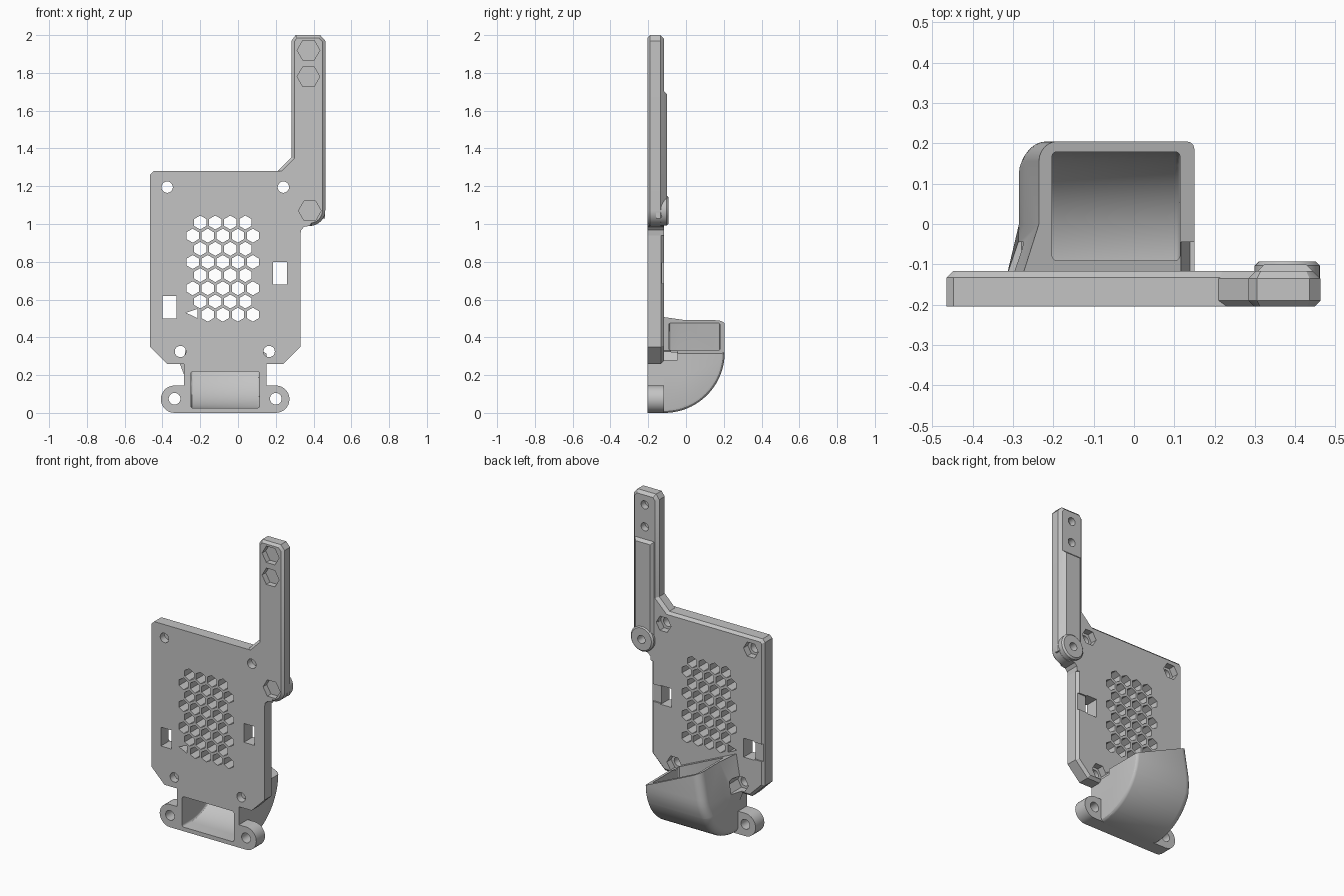
import bpy, bmesh
from math import sin, cos, pi, radians
from mathutils import Vector

old = bpy.data.objects.get("Cube")
if old:
    bpy.data.objects.remove(old, do_unlink=True)

grey = bpy.data.materials.new("plain grey")
grey.use_nodes = True
grey.diffuse_color = (0.55, 0.55, 0.55, 1)
grey.node_tree.nodes["Principled BSDF"].inputs["Base Color"].default_value = (0.55, 0.55, 0.55, 1)

FRONT, BACK = -0.205, -0.117
HEX_R = 0.052


def arc(cx, cy, r, a0, a1, n=14):
    angles = [radians(a0 + (a1 - a0) * i / n) for i in range(n + 1)]
    return [(cx + r * cos(a), cy + r * sin(a)) for a in angles]


def ring(cx, cz, r, n, turn=0):
    return arc(cx, cz, r, turn, turn + 360, n)[:-1]


def rect(x0, x1, z0, z1):
    return [(x0, z0), (x1, z0), (x1, z1), (x0, z1)]


def add_prism(bm, pts, lo, hi, axis="y"):
    """Extrude a closed outline along y (points are x,z) or x (points are y,z)."""
    def place(p, d):
        return (p[0], d, p[1]) if axis == "y" else (d, p[0], p[1])
    a = [bm.verts.new(place(p, lo)) for p in pts]
    b = [bm.verts.new(place(p, hi)) for p in pts]
    faces = [bm.faces.new(a), bm.faces.new(b[::-1])]
    for i in range(len(pts)):
        j = (i + 1) % len(pts)
        faces.append(bm.faces.new((a[j], a[i], b[i], b[j])))
    bmesh.ops.recalc_face_normals(bm, faces=faces)


def bevel_rim(bm, coord, value, width, segments=1, keep=lambda v: True):
    """Bevel the edges lying in the plane where one coordinate has a value."""
    edges = [e for e in bm.edges
             if all(abs(v.co[coord] - value) < 1e-4 and keep(v) for v in e.verts)]
    bmesh.ops.bevel(bm, geom=edges, offset=width, segments=segments,
                    profile=0.5, affect="EDGES", clamp_overlap=False)


def slice_at(bm, co, no, clear=False):
    geom = bm.verts[:] + bm.edges[:] + bm.faces[:]
    made = bmesh.ops.bisect_plane(bm, geom=geom, plane_co=co, plane_no=no, clear_outer=clear)
    if clear:
        rim = [g for g in made["geom_cut"] if isinstance(g, bmesh.types.BMEdge)]
        bmesh.ops.holes_fill(bm, edges=rim, sides=0)


def finish(bm, name):
    bmesh.ops.recalc_face_normals(bm, faces=bm.faces[:])
    mesh = bpy.data.meshes.new(name)
    bm.to_mesh(mesh)
    bm.free()
    mesh.materials.append(grey)
    obj = bpy.data.objects.new(name, mesh)
    bpy.context.collection.objects.link(obj)
    return obj


def cutter(prisms):
    bm = bmesh.new()
    for p in prisms:
        add_prism(bm, *p)
    obj = finish(bm, "cutter")
    obj.hide_render = True
    return obj


def select(obj):
    bpy.ops.object.select_all(action="DESELECT")
    obj.select_set(True)
    bpy.context.view_layer.objects.active = obj


def cut(obj, *tools):
    select(obj)
    for tool in tools:
        mod = obj.modifiers.new("cut", "BOOLEAN")
        mod.operation, mod.solver, mod.object = "DIFFERENCE", "EXACT", tool
        # fall back to the other solver if nothing would remain
        shape = obj.evaluated_get(bpy.context.evaluated_depsgraph_get())
        if len(shape.data.polygons) == 0:
            mod.solver = "MANIFOLD"
        bpy.ops.object.modifier_apply(modifier=mod.name)


def shade(obj):
    select(obj)
    bpy.ops.object.shade_smooth_by_angle(angle=radians(30))


# main plate with chamfered back rim
bm = bmesh.new()
add_prism(bm, [(-0.375, 0.26), (0.24, 0.26), (0.33, 0.35), (0.33, 1.28),
               (-0.447, 1.28), (-0.465, 1.262), (-0.465, 0.35)], FRONT, BACK)
bevel_rim(bm, 1, BACK, 0.016)
plate = finish(bm, "main_plate")

# screw holes, nut pockets and strap slots (with one half-closed vent)
screws = [(-0.375, 1.195), (0.24, 1.195), (-0.305, 0.325), (0.165, 0.325)]
holes = cutter([(ring(x, z, 0.03, 24), -0.3, 0) for x, z in screws])
pockets = cutter([(ring(x, z, HEX_R, 6), -0.16, -0.045) for x, z in screws])
slots = cutter([(rect(-0.40, -0.325, 0.50, 0.62), -0.3, 0),
                (rect(0.185, 0.26, 0.68, 0.80), -0.3, 0),
                ([(-0.275, 0.53), (-0.215, 0.55), (-0.215, 0.502)], -0.3, 0)])
channels = cutter([(rect(-0.5, -0.33, 0.505, 0.615), -0.126, 0.01),
                   (rect(0.19, 0.4, 0.685, 0.795), -0.126, 0.01)])

# honeycomb vents in alternating rows
rows = [[], []]
for row in range(8):
    wide = row % 2
    for col in range(1 if row == 7 else 0, 4 + wide):
        x = -0.2 - 0.0398 * wide + 0.0796 * col
        rows[wide].append((ring(x, 1.008 - 0.0697 * row, 0.037, 6, 30), -0.3, 0))
cut(plate, holes, pockets, slots, channels, cutter(rows[0]), cutter(rows[1]))

# neck below the plate with two rounded ears
bm = bmesh.new()
outline = [(0.15, 0.145), (0.15, 0.265), (-0.285, 0.265), (-0.285, 0.145)]
outline += arc(-0.336, 0.0725, 0.0725, 90, 270) + arc(0.2, 0.0725, 0.0725, -90, 90)
add_prism(bm, outline, FRONT, BACK)
neck = finish(bm, "neck_with_ears")
cut(neck, cutter([(ring(x, 0.075, 0.031, 24), -0.3, 0) for x in (-0.336, 0.2)]))

# arm rising from the plate, chamfered front and back
bm = bmesh.new()
outline = [(0.21, 1.25), (0.21, 1.28), (0.283, 1.353), (0.283, 1.97), (0.305, 2.0),
           (0.435, 2.0), (0.462, 1.97)]
outline += arc(0.38, 1.072, 0.082, 0, -90)
outline += [(0.35, 0.985), (0.334, 0.968), (0.33, 0.94), (0.3, 0.94), (0.3, 1.25)]
add_prism(bm, outline, FRONT, BACK)
outer = lambda v: v.co.z > 1.26 or v.co.x > 0.37
bevel_rim(bm, 1, FRONT, 0.015, keep=outer)
bevel_rim(bm, 1, BACK, 0.018, keep=outer)
arm = finish(bm, "arm")

# broad chamfered rib on the back of the arm
bm = bmesh.new()
add_prism(bm, rect(0.288, 0.461, 1.03, 1.72), -0.16, -0.1)
bevel_rim(bm, 1, -0.1, 0.035)
rib = finish(bm, "arm_rib")

# round boss at the foot of the arm
bm = bmesh.new()
add_prism(bm, ring(0.38, 1.072, 0.081, 32), -0.165, -0.093)
bevel_rim(bm, 1, -0.093, 0.01)
boss = finish(bm, "arm_boss")

# hexagonal bolt pockets in front, blind bores from the back
bolts = [(0.373, 1.92), (0.373, 1.78), (0.38, 1.07)]
bolt_heads = cutter([(ring(x, z, 0.06, 6), -0.3, -0.168) for x, z in bolts])
bores = cutter([(ring(x, z, 0.026, 24), -0.158, 0) for x, z in bolts])
for part in (arm, rib, boss, plate):
    cut(part, bolt_heads, bores)

# air duct: quarter-round scoop with leaning, flared right wall
bm = bmesh.new()
add_prism(bm, [(-0.13, 0)] + arc(-0.115, 0.32, 0.32, -90, 0, 20) + [(0.205, 0.62), (-0.13, 0.62)],
          -0.285, 0.15, "x")
body = lambda v: (v.co.y > -0.12 and v.co.z < 0.63) or v.co.z < 0.01
bevel_rim(bm, 0, -0.285, 0.05, 6, body)
bevel_rim(bm, 0, 0.15, 0.02, 3, body)
for height in (0.2, 0.28):
    slice_at(bm, (0, 0, height), (0, 0, 1))
slice_at(bm, (0, 0, 0), (0, 1, 0))
for v in bm.verts:
    if v.co.x < -0.1 and v.co.z > 0.2:
        flare = 0.04 * max(0, -v.co.y) / 0.117 * min(1, (v.co.z - 0.2) / 0.08)
        v.co.x += 0.17 * (v.co.z - 0.2) - flare
slice_at(bm, (0.15, 0, 0.315), Vector((0.455, 0, 1)).normalized(), clear=True)
duct = finish(bm, "air_duct")

# curved passage from the front window to the slanted opening
bm = bmesh.new()
add_prism(bm, [(-0.25, 0.026)] + arc(-0.115, 0.32, 0.294, -90, 0, 20)
          + [(0.179, 0.7), (-0.09, 0.7), (-0.09, 0.22), (-0.25, 0.22)], -0.25, 0.114, "x")
bevel_rim(bm, 0, -0.25, 0.012, 3)
bevel_rim(bm, 0, 0.114, 0.012, 3)
slice_at(bm, (0, 0, 0.23), (0, 0, 1))
for v in bm.verts:
    if v.co.x < -0.1 and v.co.z > 0.23:
        v.co.x += 0.19 * (v.co.z - 0.23)
passage = finish(bm, "passage_cutter")
passage.hide_render = True
cut(duct, passage, pockets)
cut(neck, passage)

for part in (plate, neck, arm, rib, boss, duct):
    shade(part)
for obj in [o for o in bpy.data.objects if "cutter" in o.name]:
    bpy.data.objects.remove(obj, do_unlink=True)
